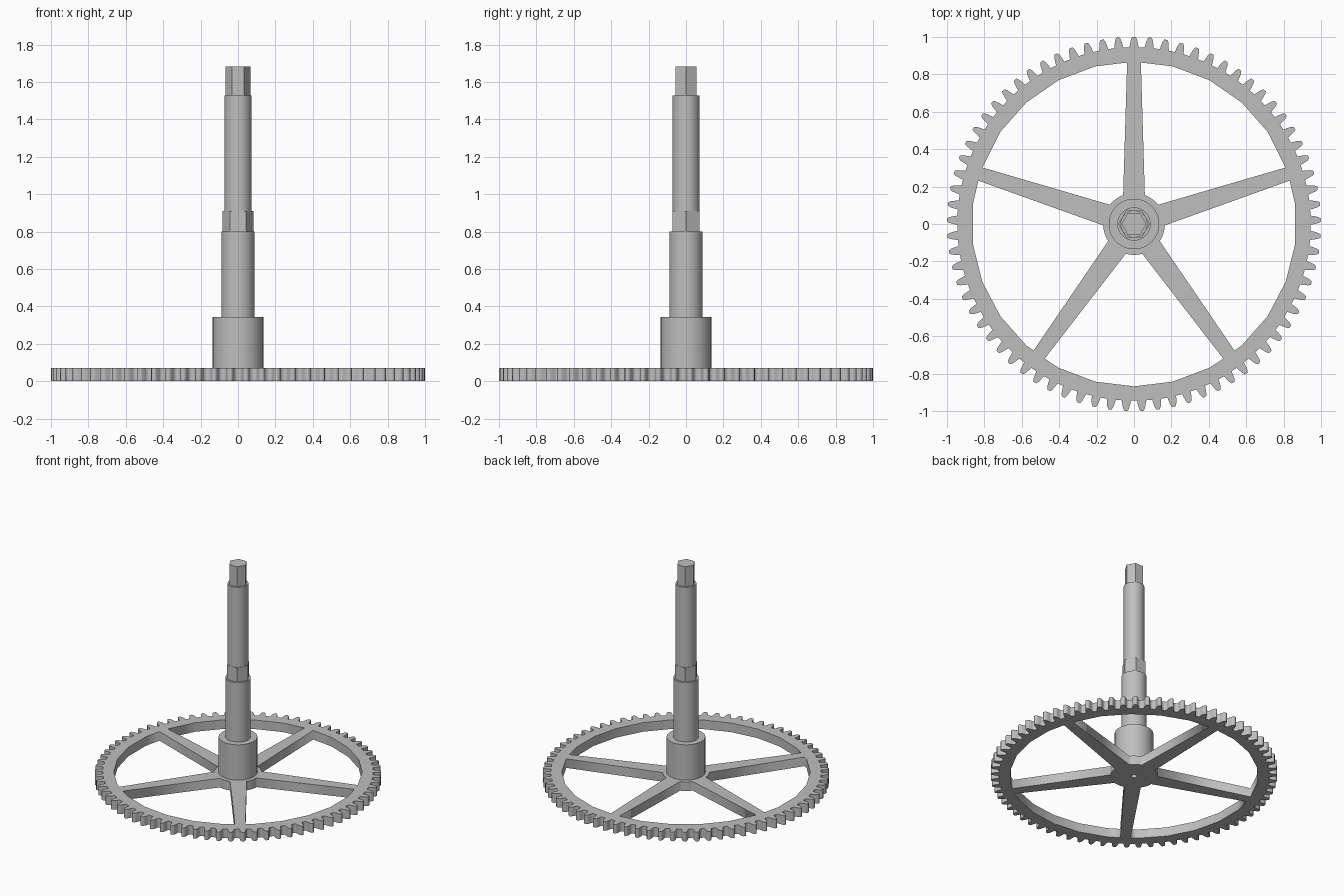
import bpy
from math import asin, cos, sin, pi, radians, tau

cube = bpy.data.objects.get("Cube")
if cube:
    bpy.data.objects.remove(cube, do_unlink=True)

THICK = 0.07
TEETH = 73
SPOKES = 5
HUB_R, RIM_R = 0.165, 0.868
HUB_HALF, RIM_HALF = 0.058, 0.037   # half widths of a spoke at each end
RIM_SIDES = 26

# Single grey material
grey = bpy.data.materials.new("grey metal")
grey.use_nodes = True
colour = (0.52, 0.52, 0.52, 1)
grey.diffuse_color = colour
grey.node_tree.nodes["Principled BSDF"].inputs["Base Color"].default_value = colour


def polar(r, a):
    return (r * cos(a), r * sin(a))


def arc(r, start, end, steps):
    return [polar(r, start + (end - start) * i / steps) for i in range(steps + 1)]


def toothed_outline():
    half_tooth = [(0.1, 1.0), (0.19, 0.986), (0.25, 0.965), (0.3, 0.945)]
    tooth = [(-f, r) for f, r in reversed(half_tooth)] + half_tooth
    return [polar(r, pi / 2 + (k + f) * tau / TEETH)
            for k in range(TEETH) for f, r in tooth]


def opening(k):
    """Window between two neighbouring tapered spokes."""
    first = pi / 2 + k * tau / SPOKES
    last = first + tau / SPOKES
    hub_gap = asin(HUB_HALF / HUB_R)
    rim_gap = asin(RIM_HALF / RIM_R)
    start, end = first + rim_gap, last - rim_gap
    step = tau / RIM_SIDES
    corners = [pi / 2 + i * step for i in range(2 * RIM_SIDES)]
    rim = [polar(RIM_R, a) for a in corners if start + 0.02 < a < end - 0.02]
    hub = arc(HUB_R, last - hub_gap, first + hub_gap, 6)
    return [polar(RIM_R - 0.004, start)] + rim + [polar(RIM_R - 0.004, end)] + hub


# Gear wheel: filled outline with spoke windows and a centre bore
curve = bpy.data.curves.new("gear_wheel", "CURVE")
curve.dimensions = "2D"
curve.fill_mode = "BOTH"
curve.extrude = THICK / 2
bore = arc(0.02, 0, tau, 24)[:-1]
for outline in [toothed_outline(), bore] + [opening(k) for k in range(SPOKES)]:
    spline = curve.splines.new("POLY")
    spline.points.add(len(outline) - 1)
    for point, (x, y) in zip(spline.points, outline):
        point.co = (x, y, 0, 1)
    spline.use_cyclic_u = True
wheel = bpy.data.objects.new("gear_wheel", curve)
wheel.location.z = THICK / 2
bpy.context.collection.objects.link(wheel)
bpy.ops.object.select_all(action="DESELECT")
wheel.select_set(True)
bpy.context.view_layer.objects.active = wheel
bpy.ops.object.convert(target="MESH")
wheel = bpy.context.object
wheel.data.materials.clear()
wheel.data.materials.append(grey)


# Stepped shaft: round and hexagonal sections stacked upward
def section(name, sides, radius, bottom, top):
    bpy.ops.mesh.primitive_cylinder_add(
        vertices=sides, radius=radius, depth=top - bottom,
        location=(0, 0, (bottom + top) / 2),
        rotation=(0, 0, radians(90) if sides == 6 else 0))
    part = bpy.context.object
    part.name = name
    part.data.materials.append(grey)
    if sides > 6:
        bpy.ops.object.shade_smooth_by_angle(angle=radians(30))


section("collar", 64, 0.135, 0.05, 0.342)
section("lower_shaft", 64, 0.089, 0.33, 0.8)
section("middle_hex", 6, 0.084, 0.79, 0.91)
section("upper_shaft", 64, 0.072, 0.9, 1.527)
section("top_hex", 6, 0.066, 1.51, 1.682)
